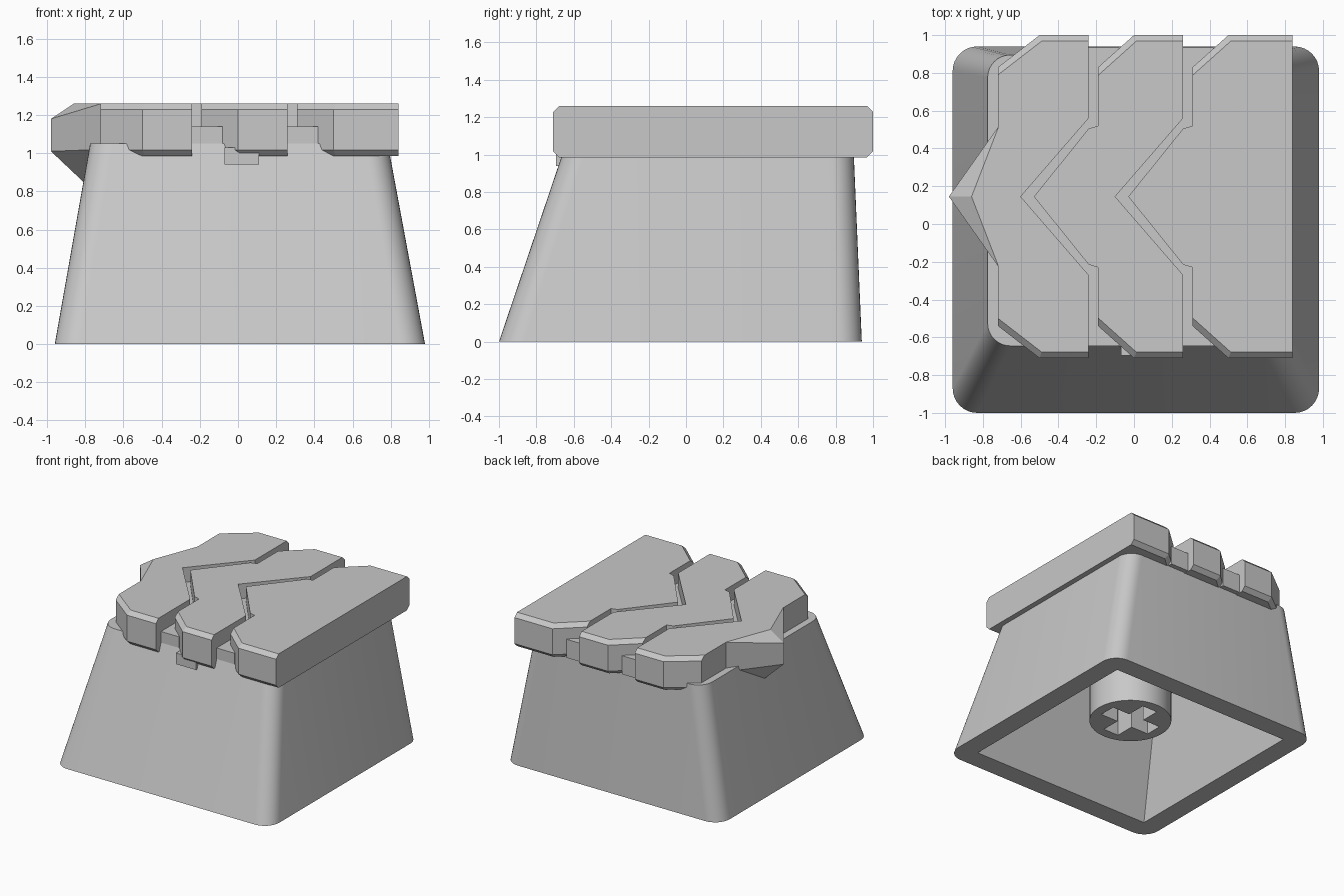
import bpy, bmesh, math
from mathutils import Vector

cube = bpy.data.objects.get("Cube")
if cube:
    bpy.data.objects.remove(cube, do_unlink=True)

grey = bpy.data.materials.new("plain_grey")
grey.use_nodes = True
grey.diffuse_color = (0.58, 0.58, 0.58, 1)
grey.node_tree.nodes["Principled BSDF"].inputs["Base Color"].default_value = (0.58, 0.58, 0.58, 1)


def finish(name, bm, smooth=True):
    bmesh.ops.recalc_face_normals(bm, faces=bm.faces)
    mesh = bpy.data.meshes.new(name)
    bm.to_mesh(mesh)
    bm.free()
    mesh.materials.append(grey)
    ob = bpy.data.objects.new(name, mesh)
    bpy.context.collection.objects.link(ob)
    if smooth:
        shade(ob)
    return ob


def shade(ob):
    bpy.ops.object.select_all(action='DESELECT')
    ob.select_set(True)
    bpy.context.view_layer.objects.active = ob
    bpy.ops.object.shade_smooth_by_angle(angle=math.radians(30))


def loft(name, low, z0, high, z1, smooth=True):
    """Solid between two outlines with equal point counts."""
    bm = bmesh.new()
    a = [bm.verts.new((x, y, z0)) for x, y in low]
    b = [bm.verts.new((x, y, z1)) for x, y in high]
    bm.faces.new(a)
    bm.faces.new(b)
    for i in range(len(a)):
        j = (i + 1) % len(a)
        bm.faces.new((a[i], a[j], b[j], b[i]))
    return finish(name, bm, smooth)


def rounded(x0, x1, y0, y1, r, steps=8):
    points = []
    corners = [(x1 - r, y1 - r), (x0 + r, y1 - r), (x0 + r, y0 + r), (x1 - r, y0 + r)]
    for k, (cx, cy) in enumerate(corners):
        for s in range(steps + 1):
            t = math.pi / 2 * (k + s / steps)
            points.append((cx + r * math.cos(t), cy + r * math.sin(t)))
    return points


def rect(x0, x1, y0, y1):
    return [(x0, y0), (x1, y0), (x1, y1), (x0, y1)]


def cut(target, cutter):
    mod = target.modifiers.new("cut", 'BOOLEAN')
    mod.operation = 'DIFFERENCE'
    mod.solver = 'EXACT'
    mod.object = cutter
    bpy.context.view_layer.objects.active = target
    bpy.ops.object.modifier_apply(modifier=mod.name)
    bpy.data.objects.remove(cutter, do_unlink=True)


# Hollow tapered body
body = loft("body", rounded(-0.96, 0.98, -1.0, 0.94, 0.13), 0,
            rounded(-0.775, 0.785, -0.645, 0.895, 0.12), 1.05, False)
cut(body, loft("cavity_cutter", rect(-0.80, 0.82, -0.84, 0.78), -0.01,
               rect(-0.65, 0.66, -0.52, 0.74), 0.84, False))
shade(body)

# Stem with a cross-shaped socket
STEM_X, STEM_Y = 0.01, -0.03
ring = [(STEM_X + 0.305 * math.cos(math.tau * i / 48),
         STEM_Y + 0.305 * math.sin(math.tau * i / 48)) for i in range(48)]
stem = loft("stem", ring, 0.22, ring, 0.9, False)
for long_x, long_y in ((0.225, 0.068), (0.068, 0.225)):
    slot = rect(STEM_X - long_x, STEM_X + long_x, STEM_Y - long_y, STEM_Y + long_y)
    cut(stem, loft("slot_cutter", slot, 0.1, slot, 0.75, False))
shade(stem)

# Chevron plates, symmetric about y = MID
MID = 0.145


def mirrored(half):
    """Complete an outline given as (x, distance from MID), listed from front to middle."""
    near = [(x, MID - d) for x, d in half]
    far = [(x, MID + d) for x, d in reversed(half) if d > 0]
    return near + far


def plate(name, left, right):
    outline = mirrored(left) + list(reversed(mirrored(right)))
    bm = bmesh.new()
    face = bm.faces.new([bm.verts.new((x, y, 0.985)) for x, y in outline])
    new = bmesh.ops.extrude_face_region(bm, geom=[face])["geom"]
    bmesh.ops.translate(bm, vec=(0, 0, 0.275),
                        verts=[v for v in new if isinstance(v, bmesh.types.BMVert)])
    bmesh.ops.recalc_face_normals(bm, faces=bm.faces)
    ends = []
    for e in bm.edges:
        a, b = (v.co for v in e.verts)
        if abs(a.z - b.z) < 0.01 and abs((a.y + b.y) / 2 - MID) > 0.7:
            ends.append(e)
    bmesh.ops.bevel(bm, geom=ends, offset=0.032, segments=1, affect='EDGES')
    return finish(name, bm, False)


def left_edge(x):
    return [(x + 0.19, 0.855), (x, 0.685), (x, 0.375), (x - 0.05, 0.36), (x - 0.34, 0)]


def right_edge(x):
    return [(x, 0.855), (x, 0.415), (x - 0.36, 0)]


plate("right_plate", [(-0.5, 0.855), (-0.72, 0.685), (-0.72, 0.375)], right_edge(-0.24))
plate("middle_plate", left_edge(-0.19), right_edge(0.26))
plate("left_plate", left_edge(0.31), [(0.84, 0.855)])

# Pointed prow on the outer edge of the right plate
bm = bmesh.new()
prow = [(-0.98, 0, 1.18), (-0.98, 0, 1.01), (-0.86, 0, 1.26), (-0.8, 0, 0.84), (-0.7, 0, 0.84)]
for s in (-1, 1):
    prow += [(-0.715, s * 0.375, 1.26), (-0.715, s * 0.375, 1.02)]
for x, d, z in prow:
    bm.verts.new(Vector((x, MID + d, z)))
bmesh.ops.convex_hull(bm, input=bm.verts)
finish("prow", bm, False)

# Low bridges filling the grooves between plates
for name, x in (("right_bridge", -0.24), ("middle_bridge", 0.26)):
    left = [(x - 0.06, 0.79), (x - 0.06, 0.415), (x - 0.42, 0)]
    right = [(x + 0.16, 0.79), (x + 0.16, 0.36), (x - 0.2, 0)]
    outline = mirrored(left) + list(reversed(mirrored(right)))
    loft(name, outline, 0.99, outline, 1.14, False)

# Small tab under the front of the middle plate
tab = rect(-0.07, 0.11, -0.695, -0.5)
loft("front_tab", tab, 0.94, tab, 1.03, False)
